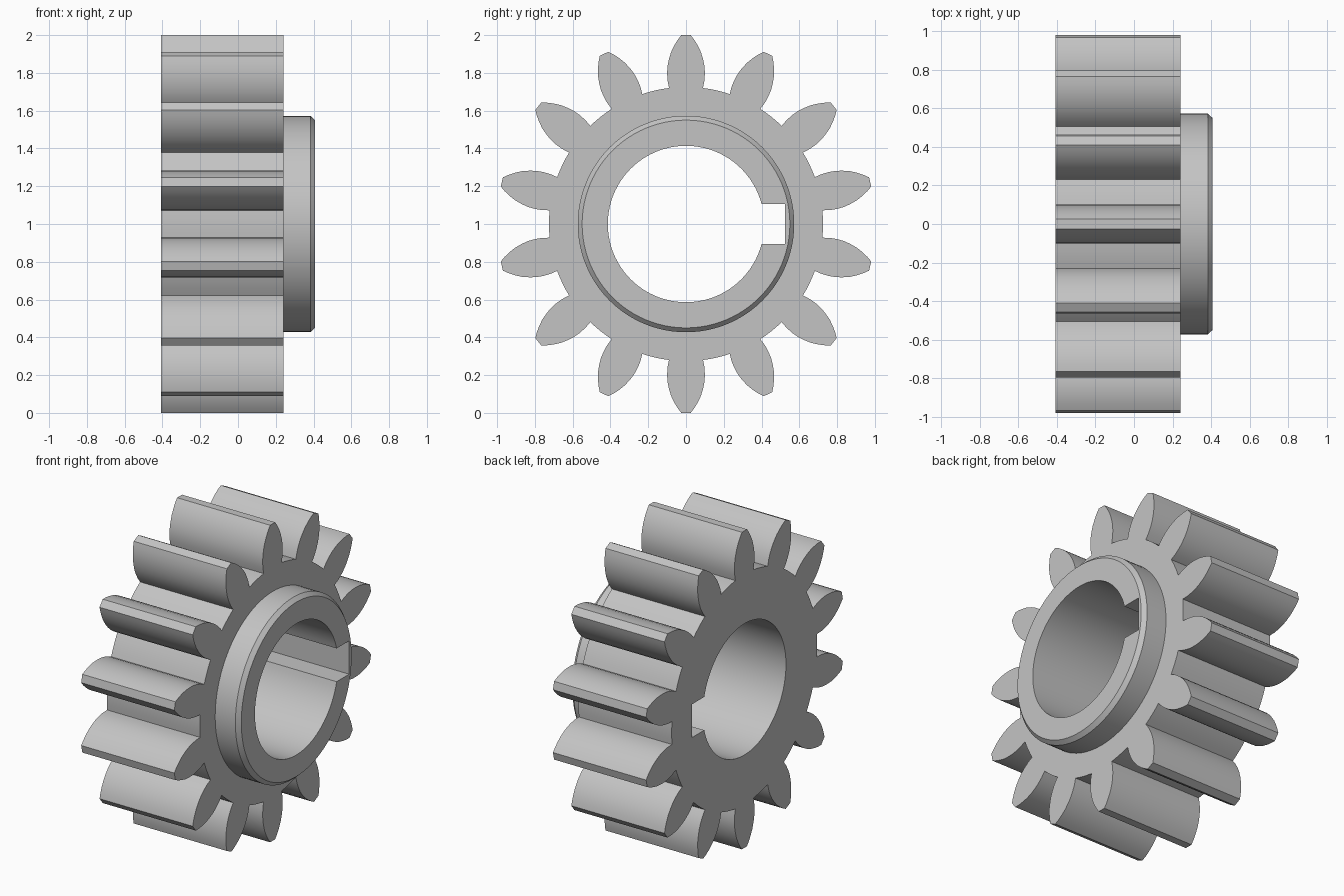
import bpy, bmesh
from math import sin, cos, pi, asin, atan2, sqrt

if "Cube" in bpy.data.objects:
    bpy.data.objects.remove(bpy.data.objects["Cube"], do_unlink=True)

TEETH = 14
BACK, FACE, CHAMFER, FRONT = -0.408, 0.242, 0.383, 0.408
ROOT_R, HUB_R, HUB_TIP_R, BORE_R = 0.72, 0.573, 0.55, 0.414
KEY_HALF, KEY_DEPTH = 0.105, 0.525
# Half tooth: (half width, radius) from root to tip
FLANK = [(0.09, ROOT_R), (0.098, 0.76), (0.1, 0.8), (0.098, 0.835), (0.091, 0.87),
         (0.079, 0.91), (0.062, 0.945), (0.044, 0.975), (0.025, 1.0)]


def gear_outline():
    """Toothed profile in (y, z) around the axle."""
    pts = []
    pitch = 2 * pi / TEETH
    tooth = [(-w, r) for w, r in FLANK] + [(w, r) for w, r in reversed(FLANK)]
    edge = atan2(*FLANK[0])
    root = sqrt(FLANK[0][0] ** 2 + ROOT_R ** 2)
    for i in range(TEETH):
        a = i * pitch
        pts += [(r * sin(a) + w * cos(a), r * cos(a) - w * sin(a)) for w, r in tooth]
        for k in range(1, 4):  # curved valley floor
            b = a + edge + (pitch - 2 * edge) * k / 4
            pts.append((root * sin(b), root * cos(b)))
    return pts


def circle(radius, n=96):
    return [(radius * cos(2 * pi * i / n), radius * sin(2 * pi * i / n)) for i in range(n)]


def bore_outline(n=80):
    """Round bore with a square keyway towards +y."""
    a = asin(KEY_HALF / BORE_R)
    arc = [a + (2 * pi - 2 * a) * i / n for i in range(n + 1)]
    return ([(BORE_R * cos(t), BORE_R * sin(t)) for t in arc]
            + [(KEY_DEPTH, -KEY_HALF), (KEY_DEPTH, KEY_HALF)])


bm = bmesh.new()


def ring(outline, x):
    verts = [bm.verts.new((x, y, z + 1)) for y, z in outline]
    edges = [bm.edges.new((v, verts[i - 1])) for i, v in enumerate(verts)]
    return verts, edges


def wall(a, b):
    for i in range(len(a[0])):
        bm.faces.new((a[0][i - 1], a[0][i], b[0][i], b[0][i - 1]))


def flat(outer, inner):
    bmesh.ops.triangle_fill(bm, edges=outer[1] + inner[1], use_beauty=True, normal=(1, 0, 0))


# Rings from back to front
bore_back, bore_front = (ring(bore_outline(), x) for x in (BACK, FRONT))
teeth_back, teeth_front = (ring(gear_outline(), x) for x in (BACK, FACE))
hub_base, hub_edge = (ring(circle(HUB_R), x) for x in (FACE, CHAMFER))
hub_front = ring(circle(HUB_TIP_R), FRONT)

# Flat end faces and the walls between rings
flat(teeth_back, bore_back)
flat(teeth_front, hub_base)
flat(hub_front, bore_front)
for a, b in ((teeth_back, teeth_front), (hub_base, hub_edge),
             (hub_edge, hub_front), (bore_back, bore_front)):
    wall(a, b)
bmesh.ops.recalc_face_normals(bm, faces=bm.faces)

mesh = bpy.data.meshes.new("spur_gear")
bm.to_mesh(mesh)
bm.free()
gear = bpy.data.objects.new("spur_gear", mesh)
bpy.context.collection.objects.link(gear)

# Plain grey metal
grey = (0.55, 0.55, 0.55, 1)
mat = bpy.data.materials.new("grey_metal")
mat.use_nodes = True
mat.diffuse_color = grey
next(n for n in mat.node_tree.nodes if n.type == "BSDF_PRINCIPLED").inputs["Base Color"].default_value = grey
mesh.materials.append(mat)

bpy.ops.object.select_all(action="DESELECT")
gear.select_set(True)
bpy.context.view_layer.objects.active = gear
bpy.ops.object.shade_smooth_by_angle(angle=pi / 6)
